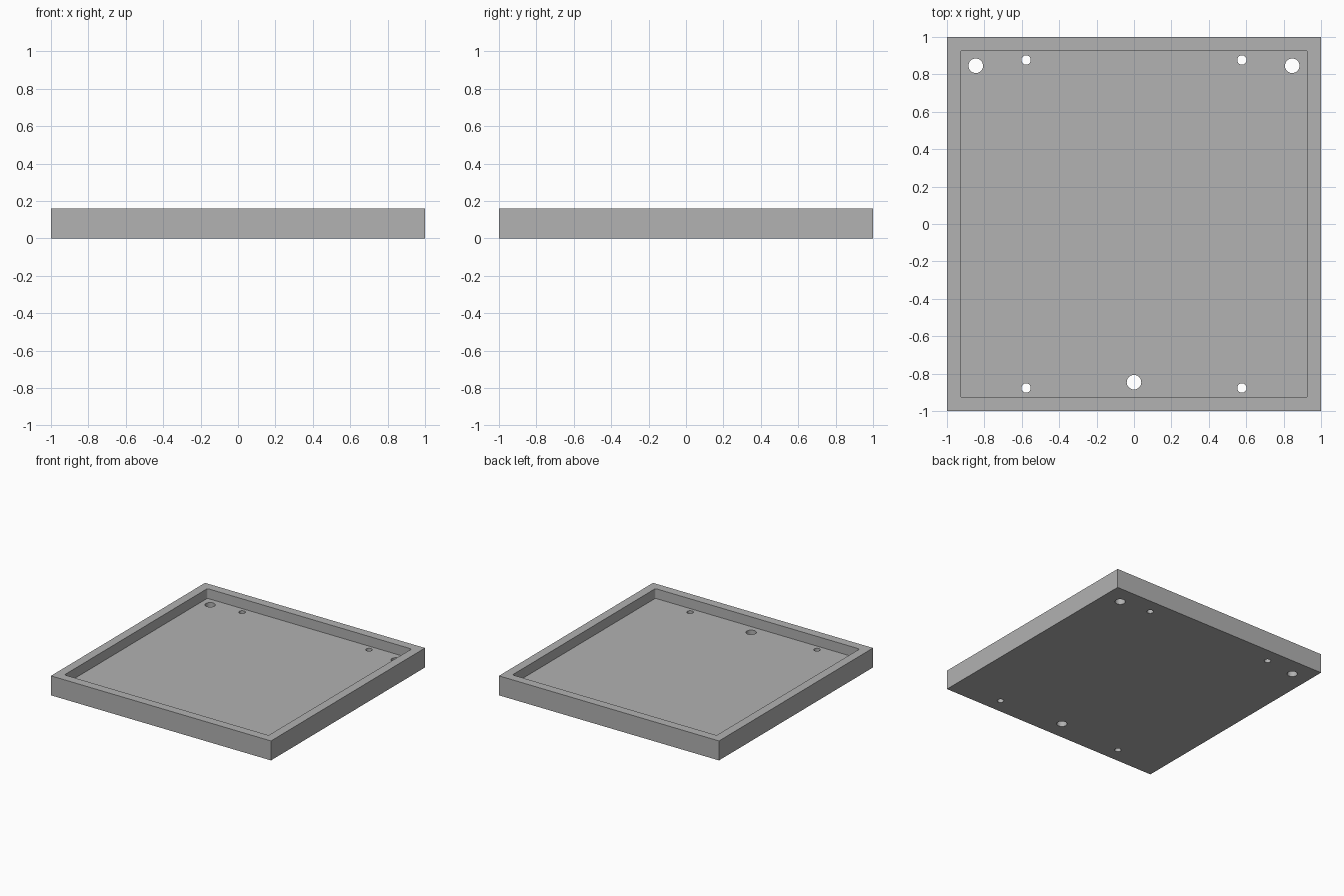
import bpy, bmesh
from mathutils import Matrix

cube = bpy.data.objects.get("Cube")
if cube:
    bpy.data.objects.remove(cube, do_unlink=True)

HEIGHT, FLOOR, INNER = 0.16, 0.08, 0.928

grey = bpy.data.materials.new("plain_grey")
grey.use_nodes = True
color = (0.445, 0.445, 0.445, 1)
grey.diffuse_color = color
grey.node_tree.nodes["Principled BSDF"].inputs["Base Color"].default_value = color


def make_object(name, bm):
    mesh = bpy.data.meshes.new(name)
    bm.to_mesh(mesh)
    bm.free()
    mesh.materials.append(grey)
    obj = bpy.data.objects.new(name, mesh)
    bpy.context.collection.objects.link(obj)
    return obj


def box(name, half, z0, z1, corner=0):
    bm = bmesh.new()
    bmesh.ops.create_cube(bm, size=1, matrix=Matrix.Translation((0, 0, (z0 + z1) / 2))
                          @ Matrix.Diagonal((2 * half, 2 * half, z1 - z0, 1)))
    if corner:
        upright = [e for e in bm.edges if abs(e.verts[0].co.z - e.verts[1].co.z) > 0.01]
        bmesh.ops.bevel(bm, geom=upright, offset=corner, segments=4,
                        profile=0.5, affect='EDGES')
    return make_object(name, bm)


def drill(name, x, y, radius):
    bm = bmesh.new()
    bmesh.ops.create_cone(bm, cap_ends=True, segments=32, radius1=radius, radius2=radius,
                          depth=0.4, matrix=Matrix.Translation((x, y, FLOOR / 2)))
    return make_object(name, bm)


# Square tray block
tray = box("tray", 1, 0, HEIGHT)

# Shallow pocket with slightly rounded corners
cutters = [box("pocket_cutter", INNER, FLOOR, HEIGHT + 0.1, corner=0.012)]

# Three large mounting holes and four small screw holes
for x, y in ((-0.846, 0.846), (0.846, 0.846), (0, -0.846)):
    cutters.append(drill("mounting_hole_cutter", x, y, 0.039))
for x in (-0.577, 0.577):
    for y in (-0.877, 0.877):
        cutters.append(drill("screw_hole_cutter", x, y, 0.025))

# Cut everything, then drop the cutters
for cutter in cutters:
    cutter.hide_render = True
    mod = tray.modifiers.new(cutter.name, 'BOOLEAN')
    mod.operation = 'DIFFERENCE'
    mod.solver = 'EXACT'
    mod.object = cutter

bpy.context.view_layer.update()
evaluated = tray.evaluated_get(bpy.context.evaluated_depsgraph_get())
cut_mesh = bpy.data.meshes.new_from_object(evaluated)
tray.modifiers.clear()
tray.data = cut_mesh
cut_mesh.name = "tray"
for cutter in cutters:
    bpy.data.objects.remove(cutter, do_unlink=True)

# Smooth hole walls, crisp edges
bpy.ops.object.select_all(action='DESELECT')
tray.select_set(True)
bpy.context.view_layer.objects.active = tray
bpy.ops.object.shade_smooth_by_angle()
